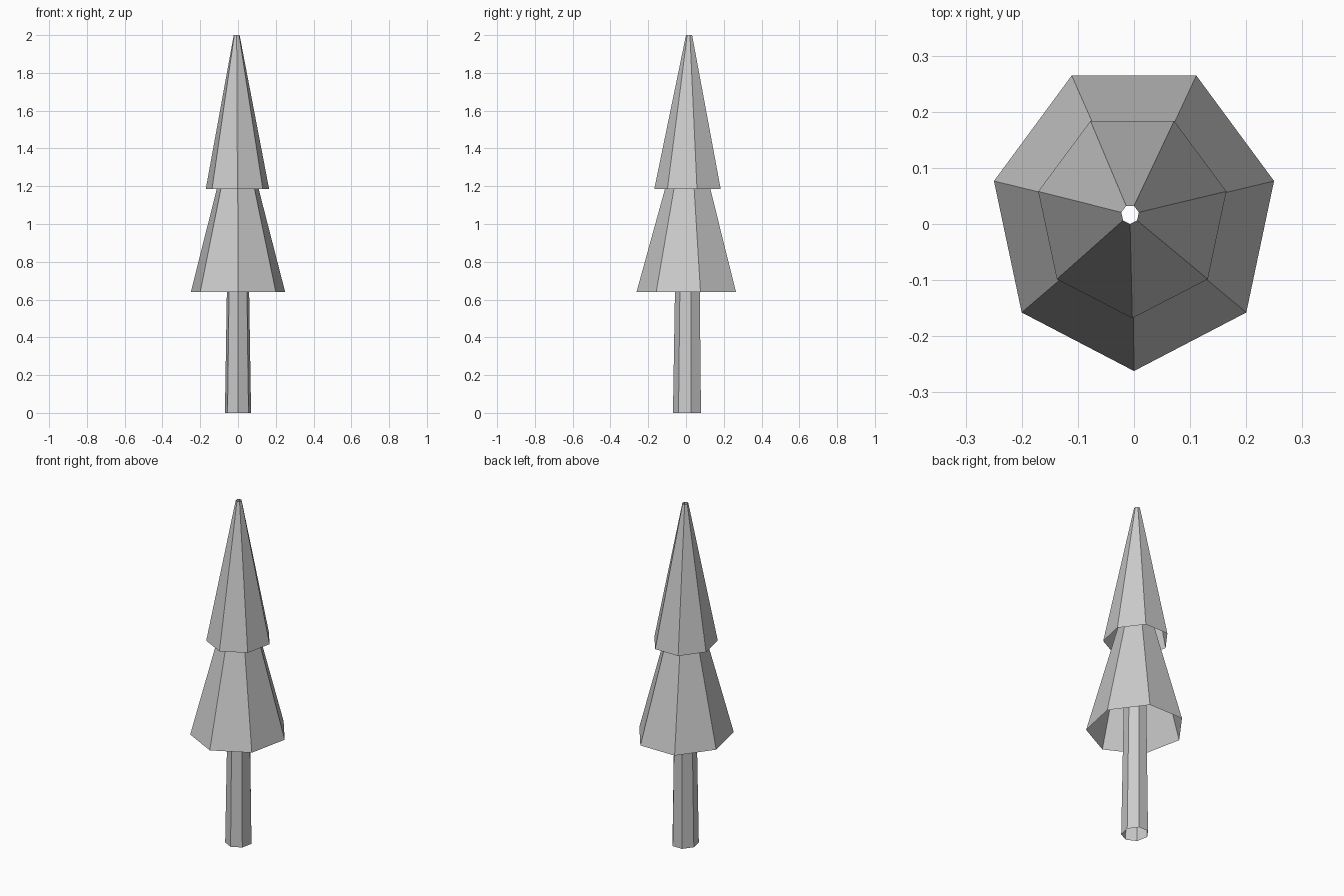
import bpy, bmesh
from math import sin, cos, tau

if "Cube" in bpy.data.objects:
    bpy.data.objects.remove(bpy.data.objects["Cube"])

SIDES = 7


def open_frustum(name, rings):
    """Seven-sided open shell; each ring is (cx, cy, z, rx, ry)."""
    bm = bmesh.new()
    loops = []
    for cx, cy, z, rx, ry in rings:
        loops.append([bm.verts.new((cx + rx * sin(tau * i / SIDES),
                                    cy - ry * cos(tau * i / SIDES), z))
                      for i in range(SIDES)])
    for lo, hi in zip(loops, loops[1:]):
        for i in range(SIDES):
            j = (i + 1) % SIDES
            bm.faces.new((lo[i], lo[j], hi[j], hi[i]))
    mesh = bpy.data.meshes.new(name)
    bm.to_mesh(mesh)
    bm.free()
    obj = bpy.data.objects.new(name, mesh)
    bpy.context.collection.objects.link(obj)
    return obj


# Trunk: hollow, slightly tapered, running up inside the lower foliage
open_frustum("trunk", [(0, 0.009, 0, 0.071, 0.078),
                       (0, 0.011, 0.80, 0.058, 0.067)])

# Lower foliage: hollow skirt whose top tucks into the upper one
open_frustum("lower_foliage", [(0, 0.015, 0.64, 0.256, 0.277),
                               (-0.002, 0.015, 1.35, 0.071, 0.081)])

# Upper foliage: tall hollow skirt with a small open tip
open_frustum("upper_foliage", [(-0.003, 0.017, 1.185, 0.172, 0.185),
                               (-0.007, 0.017, 2.0, 0.016, 0.017)])
